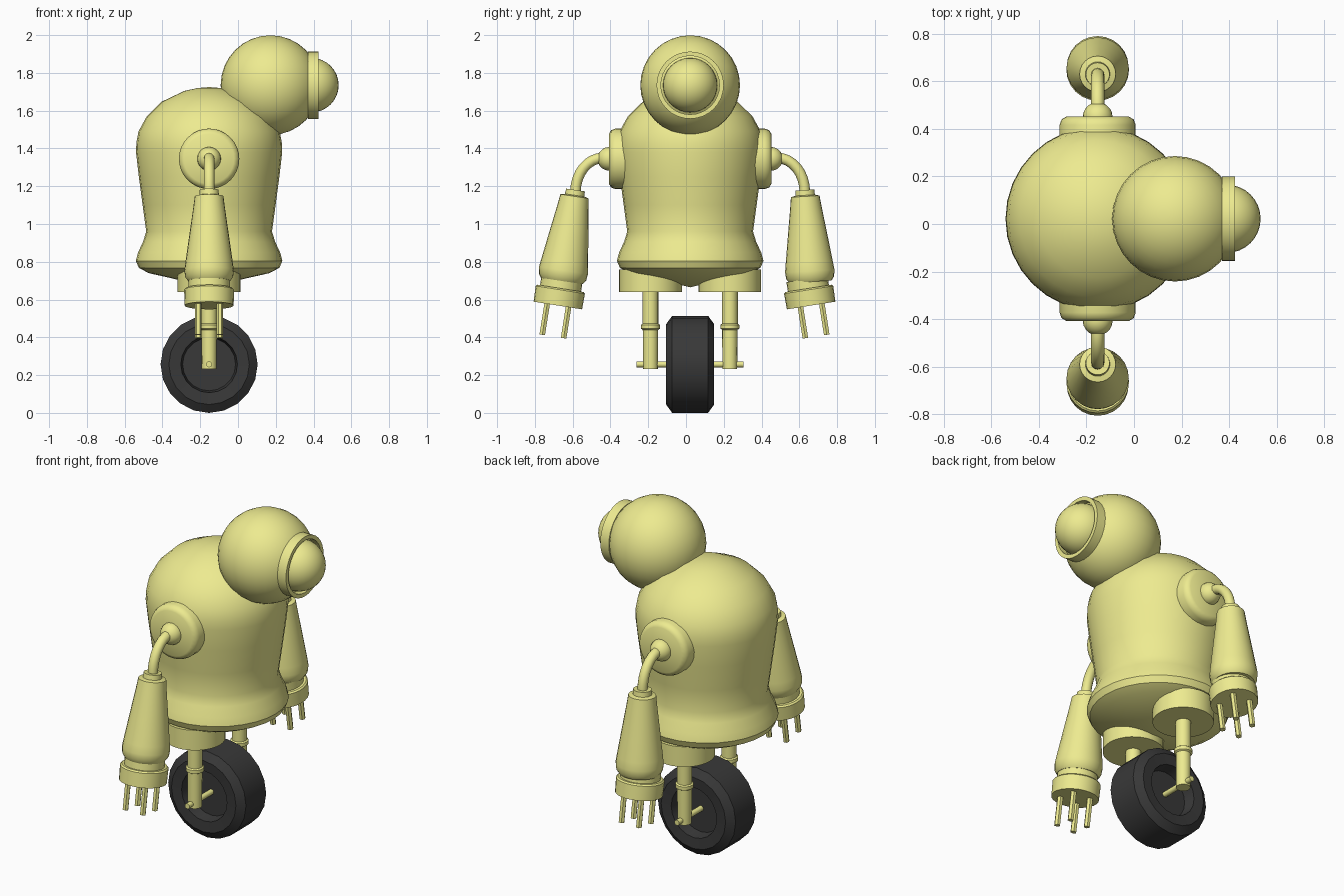
import bpy, bmesh, math
from mathutils import Matrix, Vector

if "Cube" in bpy.data.objects:
    bpy.data.objects.remove(bpy.data.objects["Cube"])

CX, CY = -0.153, 0.022   # body axis


def material(name, rgb):
    m = bpy.data.materials.new(name)
    m.diffuse_color = (*rgb, 1)
    m.use_nodes = True
    m.node_tree.nodes["Principled BSDF"].inputs["Base Color"].default_value = m.diffuse_color
    return m


YELLOW = material("yellow_paint", (0.85, 0.83, 0.28))
RUBBER = material("dark_rubber", (0.04, 0.04, 0.04))


def finish(name, bm, mat, matrix, angle=35):
    bm.transform(matrix)
    bmesh.ops.recalc_face_normals(bm, faces=bm.faces)
    me = bpy.data.meshes.new(name)
    for f in bm.faces:
        f.smooth = True
    bm.to_mesh(me)
    bm.free()
    me.set_sharp_from_angle(angle=math.radians(angle))
    me.materials.append(mat)
    ob = bpy.data.objects.new(name, me)
    bpy.context.collection.objects.link(ob)
    return ob


def lathe(name, profile, matrix, segs=32, mat=YELLOW, angle=35):
    """Spin (radius, z) points around the local z axis."""
    bm = bmesh.new()
    vs = [bm.verts.new((r, 0, z)) for r, z in profile]
    es = [bm.edges.new(p) for p in zip(vs, vs[1:])]
    bmesh.ops.spin(bm, geom=vs + es, cent=(0, 0, 0), axis=(0, 0, 1),
                   angle=math.tau, steps=segs, use_duplicate=False)
    bmesh.ops.remove_doubles(bm, verts=bm.verts, dist=1e-4)
    return finish(name, bm, mat, matrix, angle)


def cylinder(name, r, z0, z1, matrix, segs=16, mat=YELLOW):
    return lathe(name, [(0, z0), (r, z0), (r, z1), (0, z1)], matrix, segs, mat)


def sphere(name, r, loc, segs=32):
    bm = bmesh.new()
    bmesh.ops.create_uvsphere(bm, u_segments=segs, v_segments=segs // 2, radius=r)
    return finish(name, bm, YELLOW, Matrix.Translation(loc))


def tube(name, points, r, segs=12):
    """Sweep a circle along a path lying in the yz plane."""
    bm = bmesh.new()
    pts = [Vector(p) for p in points]
    rings = []
    for i, p in enumerate(pts):
        t = (pts[min(i + 1, len(pts) - 1)] - pts[max(i - 1, 0)]).normalized()
        side = Vector((1, 0, 0))
        up = t.cross(side)
        rings.append([bm.verts.new(p + r * (math.cos(a) * side + math.sin(a) * up))
                      for a in (math.tau * k / segs for k in range(segs))])
    for a, b in zip(rings, rings[1:]):
        for k in range(segs):
            bm.faces.new((a[k], a[(k + 1) % segs], b[(k + 1) % segs], b[k]))
    bm.faces.new(rings[0])
    bm.faces.new(rings[-1])
    return finish(name, bm, YELLOW, Matrix())


def at(x, y, z):
    return Matrix.Translation((x, y, z))


def rot(deg, axis):
    return Matrix.Rotation(math.radians(deg), 4, axis)


# Torso: domed barrel above a flared skirt
lathe("torso", [(0, 0.665), (0.2, 0.713), (0.32, 0.74), (0.372, 0.768), (0.388, 0.805),
                (0.376, 0.85), (0.35, 0.905), (0.333, 0.96), (0.352, 1.1), (0.372, 1.25),
                (0.387, 1.38), (0.385, 1.43), (0.374, 1.49), (0.33, 1.57), (0.25, 1.648),
                (0.13, 1.705), (0.06, 1.72), (0, 1.725)], at(CX, CY, 0), angle=32)

# Head, eye ring and eye
sphere("head", 0.264, (0.172, CY, 1.735))
lathe("eye_ring", [(0.155, 0), (0.178, 0), (0.178, 0.2), (0.155, 0.2), (0.155, 0)],
      at(0.426, CY, 1.735) @ rot(-90, 'Y') @ at(0, 0, 0) @ Matrix.Diagonal((1, 1, 0.28, 1)))
sphere("eye", 0.144, (0.389, CY, 1.735))

for s, side in ((-1, "left"), (1, "right")):
    # Shoulder disc and ball, axis pointing outwards
    lathe(side + "_shoulder_disc",
          [(0, 0.3), (0.16, 0.3), (0.16, 0.395), (0.152, 0.418), (0.132, 0.43), (0, 0.43)],
          at(CX, CY, 1.345) @ rot(-90 * s, 'X'), angle=50)
    sphere(side + "_shoulder_ball", 0.063, (CX, CY + s * 0.428, 1.345), 20)

    # Bent upper arm
    arc = [(CX, CY + s * (0.46 + 0.147 * math.sin(a)), 1.17 + 0.18 * math.cos(a))
           for a in (math.pi / 2 * k / 8 for k in range(9))]
    tube(side + "_upper_arm", [(CX, CY + s * 0.43, 1.35)] + arc + [(CX, CY + s * 0.607, 1.12)], 0.028)

    # Forearm sleeve hanging from the elbow
    lathe(side + "_forearm",
          [(0, 0), (0.05, 0), (0.052, -0.028), (0.076, -0.034), (0.083, -0.09), (0.106, -0.25),
           (0.125, -0.385), (0.131, -0.43), (0.127, -0.465), (0.112, -0.487), (0, -0.487)],
          at(CX, CY + s * 0.607, 1.18) @ rot(-8.5 if s < 0 else 3.5, 'X'), 24)

    # Hand with four peg fingers
    hand = at(CX, -0.672 if s < 0 else 0.656, 0.61) @ rot(9 * s, 'X')
    lathe(side + "_hand", [(0, -0.042), (0.13, -0.042), (0.132, 0.042), (0.124, 0.05),
                           (0.11, 0.05), (0.11, 0.1), (0, 0.1)], hand, 24)
    for i in range(4):
        a = math.radians(45 + 90 * i)
        cylinder(f"{side}_finger_{i + 1}", 0.017, -0.208, -0.03,
                 hand @ at(0.081 * math.cos(a), 0.081 * math.sin(a), 0), 6)

    # Hip disc, leg strut and collar
    leg = at(CX, CY + s * 0.21, 0)
    cylinder(side + "_hip_disc", 0.166, 0.64, 0.76, leg, 32)
    lathe(side + "_leg", [(0, 0.232), (0.039, 0.232), (0.041, 0.44), (0.05, 0.446),
                          (0.05, 0.466), (0.042, 0.472), (0.042, 0.7), (0, 0.7)], leg, 16)

# Wheel on its axle
hub = at(CX, CY, 0.257) @ rot(90, 'X')
half = [(0, 0.055), (0.14, 0.055), (0.15, 0.122), (0.213, 0.127), (0.257, 0.095)]
lathe("wheel", half + [(r, -z) for r, z in reversed(half)], hub, 20, RUBBER, 20)
cylinder("axle", 0.016, -0.283, 0.283, hub, 12)
